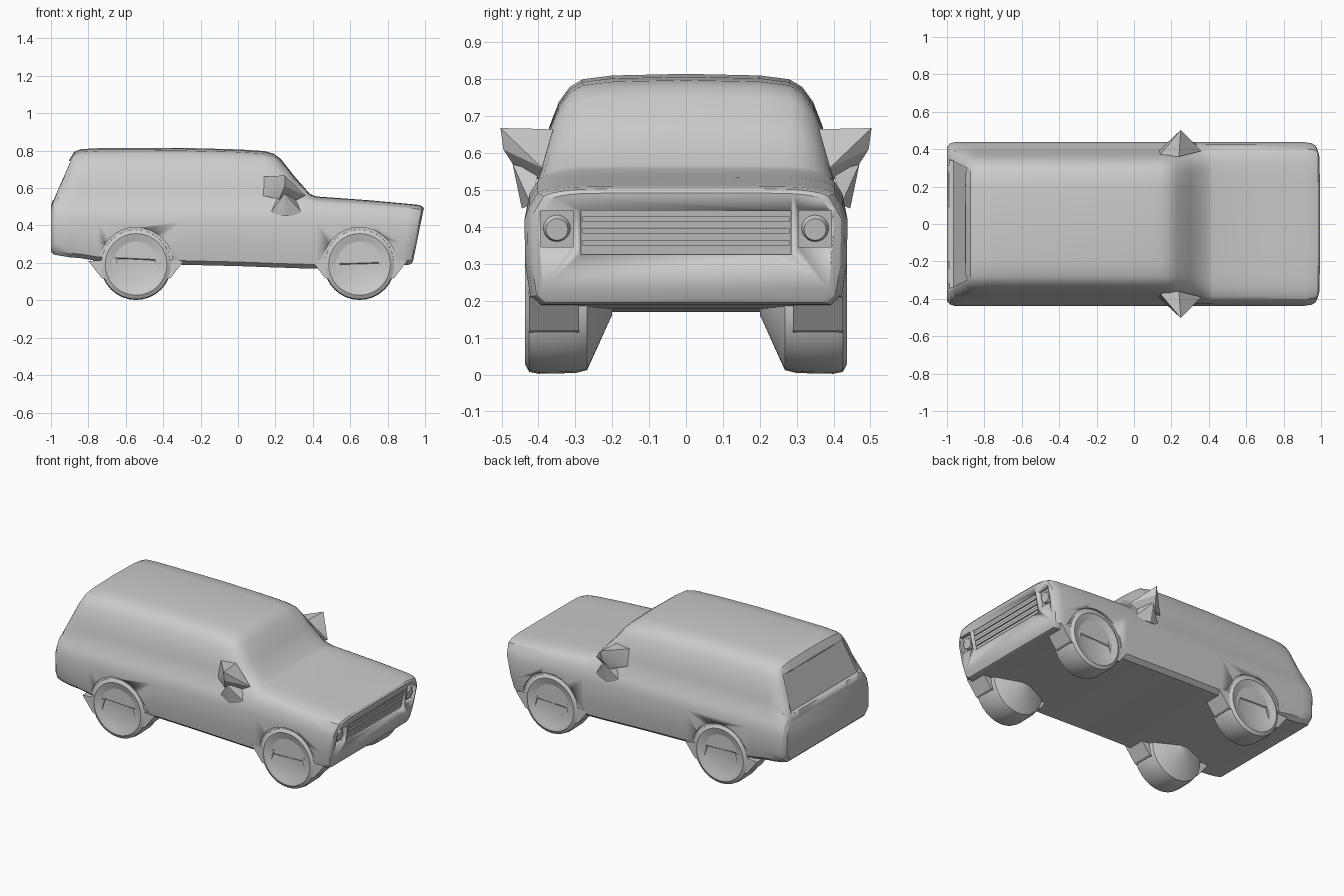
import bpy, bmesh, math
from mathutils import Matrix

cube = bpy.data.objects.get("Cube")
if cube:
    bpy.data.objects.remove(cube)

grey = bpy.data.materials.new("plain grey")
grey.use_nodes = True
grey.diffuse_color = (0.6, 0.6, 0.6, 1)
grey.node_tree.nodes["Principled BSDF"].inputs["Base Color"].default_value = (0.6, 0.6, 0.6, 1)


def make(name, bm, angle=30):
    bmesh.ops.recalc_face_normals(bm, faces=bm.faces)
    me = bpy.data.meshes.new(name)
    bm.to_mesh(me)
    bm.free()
    me.materials.append(grey)
    ob = bpy.data.objects.new(name, me)
    bpy.context.collection.objects.link(ob)
    bpy.ops.object.select_all(action='DESELECT')
    ob.select_set(True)
    bpy.context.view_layer.objects.active = ob
    bpy.ops.object.shade_smooth_by_angle(angle=math.radians(angle))
    return ob


def hull(name, pts, side=1):
    bm = bmesh.new()
    for x, y, z in pts:
        bm.verts.new((x, y * side, z))
    bmesh.ops.convex_hull(bm, input=bm.verts)
    return make(name, bm)


def slab(name, profile, y0, y1):
    """Extrude an x-z profile from y0 to y1."""
    return hull(name, [(x, y, z) for x, z in profile for y in (y0, y1)])


def cut(target, cutter):
    cutter.hide_render = True
    mod = target.modifiers.new("cut", 'BOOLEAN')
    mod.operation, mod.solver, mod.object = 'DIFFERENCE', 'EXACT', cutter
    bpy.context.view_layer.objects.active = target
    bpy.ops.object.modifier_apply(modifier=mod.name)
    bpy.data.objects.remove(cutter)


# Body shell: half sections lofted along the length
# station: x, floor, shoulder, top, width factor
STATIONS = [
    (-1.0, .26, .49, .505, .94), (-.985, .245, .51, .55, .98), (-.96, .24, .52, .615, 1),
    (-.90, .23, .52, .755, 1), (-.875, .228, .52, .795, 1), (-.84, .225, .52, .808, 1),
    (-.75, .21, .52, .813, 1), (-.3, .19, .52, .815, 1), (.0, .183, .52, .807, 1),
    (.14, .178, .52, .798, 1), (.19, .176, .52, .785, 1), (.23, .175, .52, .755, 1),
    (.30, .172, .522, .665, 1), (.385, .17, .525, .568, 1), (.42, .17, .525, .555, 1),
    (.7, .178, .51, .535, 1), (.92, .188, .493, .515, 1), (.965, .19, .488, .51, .985),
    (.985, .195, .483, .503, .96), (.995, .21, .475, .492, .92),
]
CABIN = [(0, .402), (.28, .388), (.52, .37), (.74, .345), (.88, .315), (.95, .28), (.985, .2), (1, 0)]


def section(x, floor, shoulder, top, width):
    half = [(0, floor), (.395, floor), (.422, floor + .022), (.436, .30),
            (.438, .42), (.424, shoulder - .035)]
    half += [(y, shoulder + f * (top - shoulder)) for f, y in CABIN]
    ring = half + [(-y, z) for y, z in half[-2:0:-1]]
    lean = max(0, (x - .7) / .29)
    return [(x - .06 * lean * min(1, max(0, (.5 - z) / .3)), y * width, z) for y, z in ring]


bm = bmesh.new()
rings = [[bm.verts.new(p) for p in section(*s)] for s in STATIONS]
n = len(rings[0])
for a, b in zip(rings, rings[1:]):
    for i in range(n):
        bm.faces.new((a[i], a[(i + 1) % n], b[(i + 1) % n], b[i]))
bm.faces.new(rings[0])
bm.faces.new(rings[-1])
body = make("body_shell", bm)

# Recessed tailgate window
cut(body, hull("window_cutter", [(x + dx, s * y, z) for s in (-1, 1) for dx in (0, -.12)
                                 for x, y, z in ((-.965, .345, .535), (-.885, .30, .745))]))

# Grille and headlight recesses on the leaning nose
def nose(z):
    return .995 - .06 * min(1, (.5 - z) / .3)


def nose_box(name, y0, y1, z0, z1, back, front):
    return slab(name, [(nose(z) + d, z) for z in (z0, z1) for d in (back, front)], y0, y1)


cut(body, nose_box("grille_cutter", -.285, .285, .325, .445, -.014, .1))
for s in (-1, 1):
    y0, y1 = sorted((s * .305, s * .395))
    cut(body, nose_box("headlight_cutter", y0, y1, .345, .445, -.025, .1))

for i in range(3):
    z = .35 + i * .032
    nose_box("grille_slat", -.28, .28, z, z + .014, -.02, -.006)
for s in (-1, 1):
    bm = bmesh.new()
    bmesh.ops.create_cone(bm, cap_ends=True, segments=20, radius1=.038, radius2=.03, depth=.02,
                          matrix=Matrix.Translation((.956, s * .35, .395)) @ Matrix.Rotation(math.radians(101), 4, 'Y'))
    make("headlight", bm)


# Wheels: tyre, dished outer face and inner cone, revolved about the axle
WHEEL = [(0, .418), (.10, .415), (.135, .428), (.165, .436), (.185, .425),
         (.19, .40), (.188, .30), (.18, .268), (.03, .20), (0, .20)]


def wheel(name, cx, s):
    bm = bmesh.new()
    verts = [bm.verts.new((r, y * s, 0)) for r, y in WHEEL]
    edges = [bm.edges.new(e) for e in zip(verts, verts[1:])]
    bmesh.ops.spin(bm, geom=verts + edges, cent=(0, 0, 0), axis=(0, 1, 0),
                   angle=math.tau, steps=32)
    bmesh.ops.remove_doubles(bm, verts=bm.verts, dist=.0005)
    bmesh.ops.translate(bm, verts=bm.verts, vec=(cx, 0, .192))
    make(name, bm)


for place, cx in (("rear", -.545), ("front", .65)):
    for side, s in (("left", 1), ("right", -1)):
        # Shallow arch above each wheel
        bm = bmesh.new()
        bmesh.ops.create_cone(bm, cap_ends=True, segments=32, radius1=.2, radius2=.2, depth=.1,
                              matrix=Matrix.Translation((cx, s * .473, .19)) @ Matrix.Rotation(math.pi / 2, 4, 'X'))
        cut(body, make("arch_cutter", bm))
        wheel(f"{place}_{side}_wheel", cx, s)
        # Fender skirts that taper down into the tyre
        for d in (-1, 1):
            slab(f"{place}_{side}_skirt", [(cx + d * x, z) for x, z in
                 ((.10, .22), (.255, .21), (.205, .165), (.185, .12), (.13, .10))], s * .29, s * .425)

# Door mirrors: swept triangular housings
for side, s in (("left", 1), ("right", -1)):
    hull(f"{side}_mirror_housing", [(.13, .36, .66), (.24, .36, .665), (.36, .39, .56), (.25, .503, .668),
                                    (.25, .495, .61), (.13, .39, .56), (.22, .45, .54), (.30, .40, .53)], s)
    hull(f"{side}_mirror_bracket", [(.17, .42, .465), (.35, .42, .46), (.25, .445, .45), (.25, .47, .57),
                                    (.22, .40, .56), (.30, .40, .55)], s)
